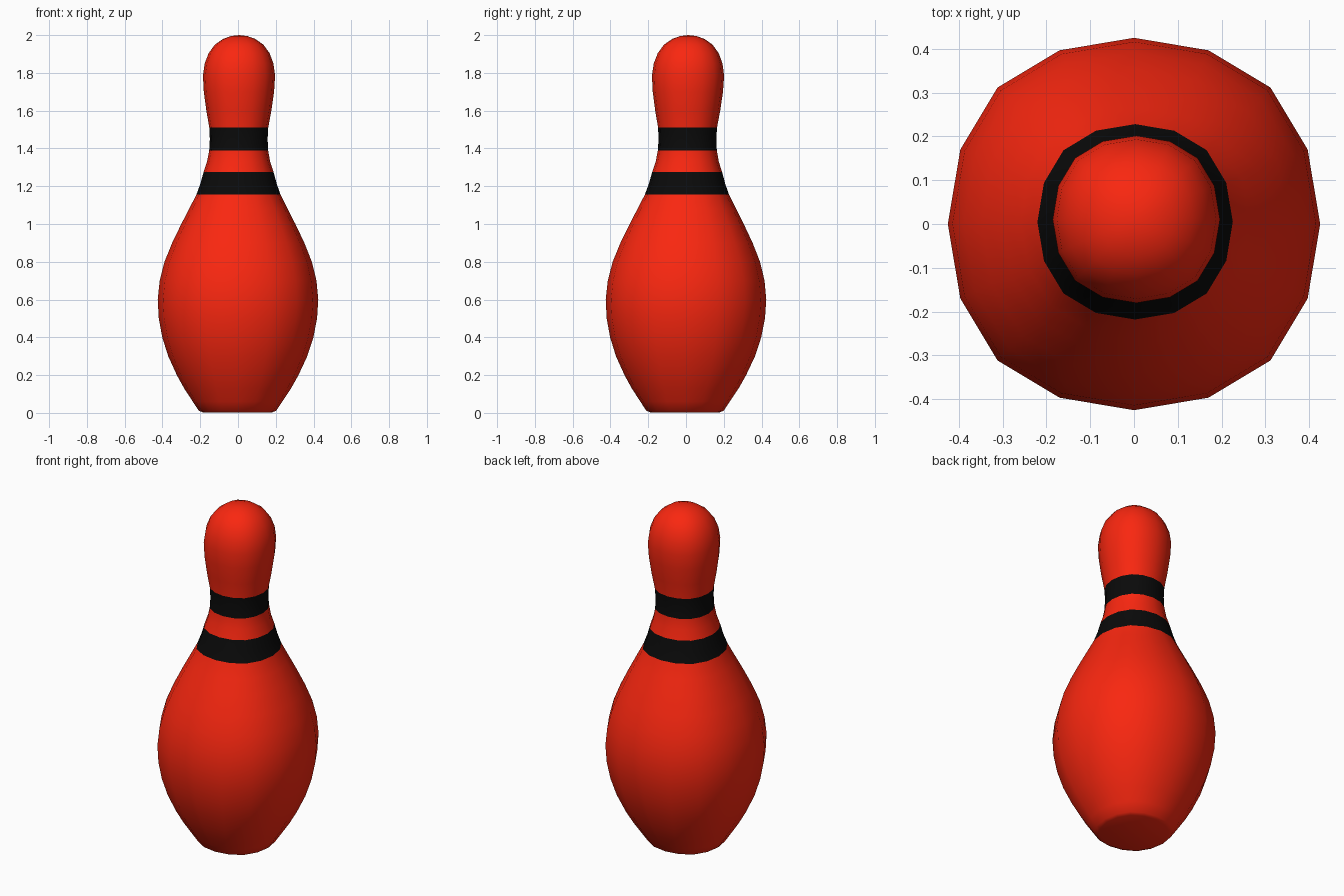
import bpy, bmesh

if "Cube" in bpy.data.objects:
    bpy.data.objects.remove(bpy.data.objects["Cube"])

# Profile: (height, radius) from base to crown
PROFILE = [(0.003, 0.185), (0.012, 0.205), (0.06, 0.237), (0.13, 0.283), (0.2, 0.322),
           (0.3, 0.368), (0.4, 0.4), (0.5, 0.419), (0.6, 0.425), (0.7, 0.415),
           (0.8, 0.39), (0.9, 0.35), (1.0, 0.302), (1.08, 0.261), (1.155, 0.223),
           (1.21, 0.203), (1.275, 0.185), (1.33, 0.167), (1.39, 0.156), (1.45, 0.153),
           (1.51, 0.156), (1.6, 0.172), (1.7, 0.186), (1.785, 0.191), (1.85, 0.182),
           (1.905, 0.161), (1.95, 0.128), (1.98, 0.085), (1.995, 0.043)]
BANDS = [(1.155, 1.275), (1.39, 1.51)]

# Sixteen-sided, slightly squarish cross-section (one quarter, then rotated)
QUARTER = [(1, 0), (0.933, 0.4), (0.733, 0.733), (0.4, 0.933)]
SECTION = list(QUARTER)
for _ in range(3):
    SECTION += [(-y, x) for x, y in SECTION[-4:]]


def material(name, color):
    m = bpy.data.materials.new(name)
    m.diffuse_color = color
    m.use_nodes = True
    m.node_tree.nodes["Principled BSDF"].inputs["Base Color"].default_value = m.diffuse_color
    return m


def place(x, y, z):
    # The pin leans very slightly
    return (x + 0.0045 * (z - 0.6), y + 0.009 * (z - 0.6), z)


bm = bmesh.new()
rings = [[bm.verts.new(place(r * x, r * y, z)) for x, y in SECTION] for z, r in PROFILE]

# Wall, with the black neck bands
for i in range(len(rings) - 1):
    mid = (PROFILE[i][0] + PROFILE[i + 1][0]) / 2
    black = any(a < mid < b for a, b in BANDS)
    for k in range(16):
        n = (k + 1) % 16
        f = bm.faces.new((rings[i][k], rings[i][n], rings[i + 1][n], rings[i + 1][k]))
        f.material_index = int(black)

# Flat base and rounded crown
bm.faces.new(rings[0][::-1])
tip = bm.verts.new(place(0, 0, 2.0))
for k in range(16):
    bm.faces.new((rings[-1][k], rings[-1][(k + 1) % 16], tip))

mesh = bpy.data.meshes.new("bowling_pin")
bm.to_mesh(mesh)
bm.free()
mesh.materials.append(material("red", (0.95, 0.02, 0.005, 1)))
mesh.materials.append(material("black", (0.003, 0.003, 0.003, 1)))
pin = bpy.data.objects.new("bowling_pin", mesh)
bpy.context.collection.objects.link(pin)
bpy.context.view_layer.objects.active = pin
pin.select_set(True)
bpy.ops.object.shade_smooth()
